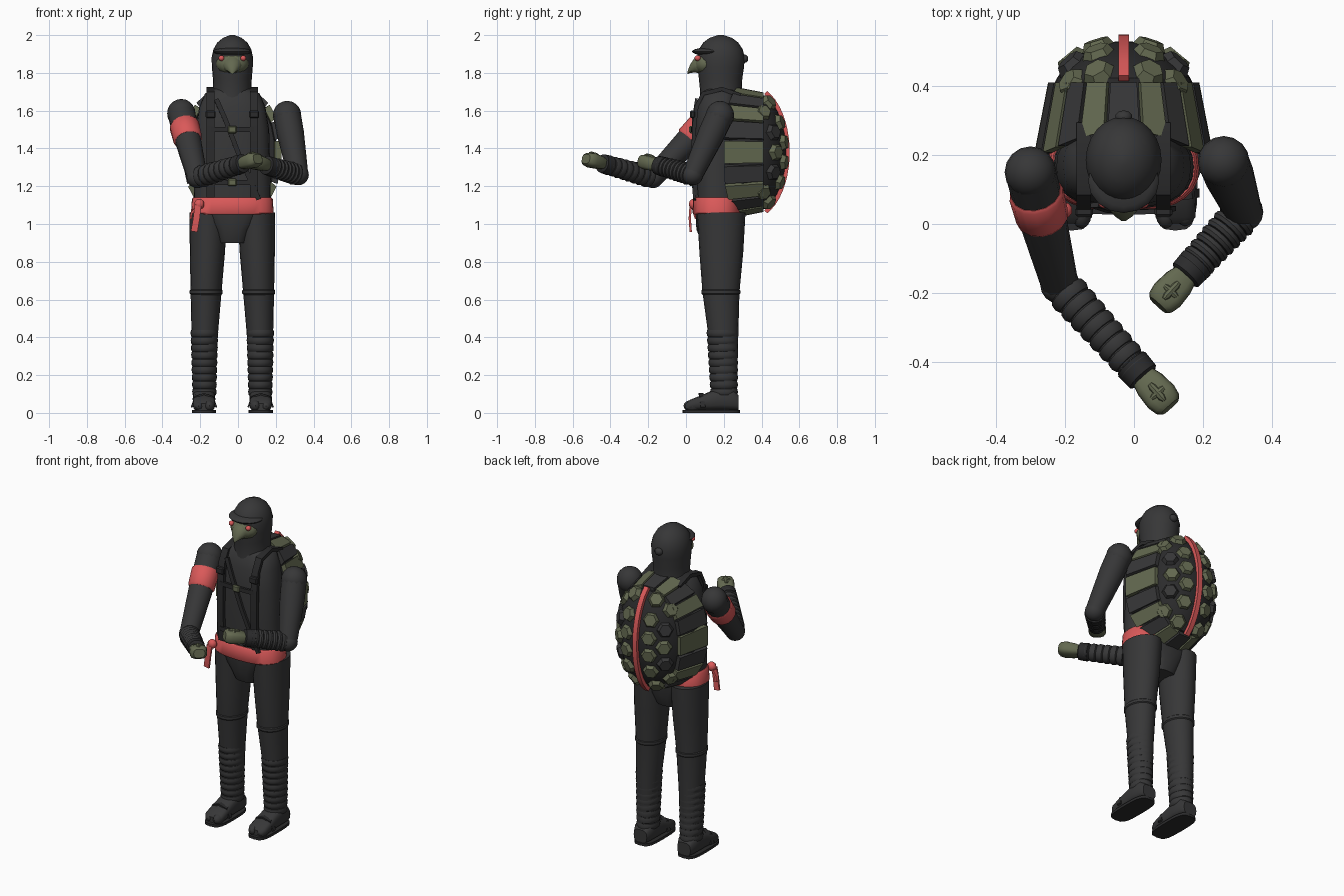
import bpy, bmesh, math
from mathutils import Vector as V, Matrix

if "Cube" in bpy.data.objects:
    bpy.data.objects.remove(bpy.data.objects["Cube"])

CX = -0.03          # body centre line
SZ = 1.38           # shell centre height
X, Y, Z = V((1, 0, 0)), V((0, 1, 0)), V((0, 0, 1))


def material(name, rgb):
    m = bpy.data.materials.new(name)
    m.use_nodes = True
    m.diffuse_color = (*rgb, 1)
    m.node_tree.nodes["Principled BSDF"].inputs["Base Color"].default_value = (*rgb, 1)
    return m


CLOTH = material("charcoal cloth", (0.038, 0.038, 0.039))
BLACK = material("black leather", (0.024, 0.024, 0.025))
GREEN = material("olive green", (0.125, 0.14, 0.08))
RED = material("coral red", (0.7, 0.1, 0.1))


def finish(bm, name, mat, smooth=True):
    bmesh.ops.recalc_face_normals(bm, faces=bm.faces)
    me = bpy.data.meshes.new(name)
    bm.to_mesh(me)
    bm.free()
    ob = bpy.data.objects.new(name, me)
    bpy.context.collection.objects.link(ob)
    me.materials.append(mat)
    if smooth:
        me.shade_smooth()
        me.set_sharp_from_angle(angle=math.radians(40))
    return ob


def oval(a, ru, rv, e=2.0):
    c, s = math.cos(a), math.sin(a)
    return (math.copysign(abs(c) ** (2 / e), c) * ru,
            math.copysign(abs(s) ** (2 / e), s) * rv)


def loft(name, rings, mat, u=X, v=Y, n=20, e=2.0):
    """Skin a stack of (centre, radius u, radius v) rings."""
    bm = bmesh.new()
    rows = []
    for c, ru, rv in rings:
        pts = [oval(math.tau * i / n, ru, rv, e) for i in range(n)]
        rows.append([bm.verts.new(V(c) + u * p + v * q) for p, q in pts])
    for a, b in zip(rows, rows[1:]):
        for i in range(n):
            j = (i + 1) % n
            bm.faces.new((a[i], a[j], b[j], b[i]))
    bm.faces.new(rows[0])
    bm.faces.new(rows[-1])
    return finish(bm, name, mat)


def limb(name, a, b, profile, mat, n=14, flat=1.0, e=2.0):
    """Turned shape along a line; profile holds (position, radius)."""
    a, b = V(a), V(b)
    d = (b - a).normalized()
    u = d.cross(Z).normalized()
    return loft(name, [(a.lerp(b, t), r, r * flat) for t, r in profile], mat, u, d.cross(u), n, e)


def ball(name, c, r, mat, seg=16):
    bm = bmesh.new()
    bmesh.ops.create_uvsphere(bm, u_segments=seg, v_segments=seg // 2 + 2, radius=1,
                              matrix=Matrix.Translation(c) @ Matrix.Diagonal((*r, 1)))
    return finish(bm, name, mat)


def box(name, c, size, mat, bevel=0.006):
    bm = bmesh.new()
    bmesh.ops.create_cube(bm, size=1, matrix=Matrix.Translation(c) @ Matrix.Diagonal((*size, 1)))
    bmesh.ops.bevel(bm, geom=bm.edges[:], offset=bevel, segments=1, affect='EDGES')
    return finish(bm, name, mat, False)


def ribbon(name, pts, width, thick, mat, w=X):
    """Flat band of rectangular section along a path."""
    pts = [V(p) for p in pts]
    bm = bmesh.new()
    rows = []
    for i, p in enumerate(pts):
        t = (pts[min(i + 1, len(pts) - 1)] - pts[max(i - 1, 0)]).normalized()
        side = (w - t * w.dot(t)).normalized()
        nrm = t.cross(side)
        rows.append([bm.verts.new(p + side * width / 2 * s + nrm * thick / 2 * k)
                     for s, k in ((-1, -1), (1, -1), (1, 1), (-1, 1))])
    for a, b in zip(rows, rows[1:]):
        for i in range(4):
            bm.faces.new((a[i], a[i - 1], b[i - 1], b[i]))
    bm.faces.new(rows[0])
    bm.faces.new(rows[-1])
    return finish(bm, name, mat)


def wraps(count, t0, t1, r0, r1, bulge=0.006):
    """Profile of overlapping bandage turns."""
    out = []
    for i in range(count):
        for f, add in ((0.0, -bulge), (0.15, bulge / 2), (0.6, bulge), (0.97, 0)):
            k = (i + f) / count
            out.append((t0 + (t1 - t0) * k, r0 + (r1 - r0) * k + add))
    return out


# Torso, pelvis and belt
loft("torso", [((CX, y, z), rx, ry) for z, y, rx, ry in (
    (1.08, .165, .205, .115), (1.3, .165, .2, .122), (1.5, .165, .195, .118), (1.62, .17, .175, .115),
    (1.69, .18, .145, .1), (1.72, .18, .09, .08))], CLOTH, n=28, e=2.5)
loft("pelvis", [((CX, .175, z), rx, ry) for z, rx, ry in (
    (.9, .075, .09), (.97, .1, .12), (1.06, .19, .125))], CLOTH, e=2.8)
loft("belt", [((CX, .165, z), rx, ry) for z, rx, ry in (
    (1.05, .212, .124), (1.058, .219, .13), (1.132, .214, .127), (1.14, .207, .12))], RED, n=28, e=2.5)
ball("belt_knot", (-.205, .04, 1.105), (.028, .025, .028), RED, 10)
ribbon("belt_tail", [(-.212, .025, 1.1), (-.22, .02, 1.03), (-.232, .025, .96)], .035, .012, RED)
ribbon("belt_tail_short", [(-.21, .04, 1.1), (-.245, .05, 1.06), (-.25, .06, 1.03)], .025, .012, RED, Y)

# Hood and face
loft("hood", [((CX, y, z), rx, ry) for z, y, rx, ry in (
    (1.64, .185, .112, .115), (1.7, .185, .1, .11), (1.77, .183, .103, .115), (1.83, .184, .108, .123),
    (1.88, .185, .11, .126), (1.925, .184, .1, .116), (1.96, .184, .08, .093), (1.985, .184, .05, .06),
    (2.0, .184, .012, .014))], CLOTH, n=24)
ball("hood_brow", (CX, .125, 1.913), (.103, .093, .022), CLOTH)
ball("hood_knot", (CX, .31, 1.875), (.026, .02, .022), CLOTH, 10)
ball("face", (CX, .105, 1.848), (.086, .064, .06), GREEN)
loft("beak", [((CX, y, z), rx, rz) for y, z, rx, rz in (
    (.08, 1.845, .06, .05), (.045, 1.84, .045, .04), (.022, 1.822, .025, .024), (.008, 1.8, .005, .008))],
    GREEN, X, Z, 10)
for s, side in ((1, "left"), (-1, "right")):
    ball(side + "_eye", (CX + s * .058, .062, 1.878), (.016, .017, .015), RED, 10)

# Legs and feet
for s, side in ((1, "left"), (-1, "right")):
    def px(off):
        return CX + s * off
    loft(side + "_leg", [((px(o), y, z), rx, ry) for z, o, y, rx, ry in (
        (.08, .15, .205, .056, .064), (.42, .146, .197, .07, .08), (.64, .139, .185, .082, .098),
        (.85, .132, .187, .093, .116), (1.06, .127, .187, .1, .128))], CLOTH)
    loft(side + "_knee_band", [((px(.139), .185, z), .084 + d, .1 + d) for z, d in (
        (.625, -.004), (.632, .003), (.648, .003), (.655, -.004))], CLOTH)
    loft(side + "_shin_wrap", [((px(.148), .202 - .01 * t, .09 + .35 * t), r, r * 1.14)
                               for t, r in wraps(9, 0, 1, .06, .07, .004)], CLOTH)
    loft(side + "_sole", [((px(.15), .133, z), .064, .152) for z in (0, .016)], BLACK, e=3.5)
    loft(side + "_foot", [((px(.15), y, .014 + h / 2), w, h / 2) for y, w, h in (
        (.002, .045, .035), (.02, .058, .055), (.07, .06, .075), (.13, .058, .1), (.19, .06, .12),
        (.25, .058, .11), (.278, .045, .08))], CLOTH, X, Z, 16, 3)
    ball(side + "_big_toe", (px(.122), .03, .037), (.029, .043, .031), CLOTH, 12)
    ball(side + "_outer_toe", (px(.178), .035, .035), (.029, .042, .028), CLOTH, 12)
    ribbon(side + "_foot_strap", [(px(.085), .09, .03), (px(.105), .085, .085), (px(.15), .08, .1),
                                  (px(.195), .085, .085), (px(.215), .09, .03)], .025, .01, BLACK, Y)

# Arms, wrapped forearms and fists
ARMS = {"right": ((-.3, .15, 1.585), (-.215, -.175, 1.245), (.105, -.53, 1.345)),
        "left": ((.26, .18, 1.575), (.318, .035, 1.26), (.07, -.235, 1.335))}
for side, (sh, el, tip) in ARMS.items():
    ball(side + "_shoulder", sh, (.075, .075, .077), CLOTH)
    limb(side + "_upper_arm", sh, el, ((0, .073), (.3, .072), (.7, .062), (1, .054)), CLOTH)
    ball(side + "_elbow", el, (.057, .057, .055), CLOTH)
    size = (V(tip) - V(el)).length
    wrist, hand = 1 - .14 / size, 1 - .115 / size
    limb(side + "_forearm_wrap", el, tip, wraps(8, .05, wrist, .055, .046), CLOTH)
    limb(side + "_wrist_cuff", el, tip, [(wrist - .035 / size, .044), (wrist - .03 / size, .053),
                                         (hand - .005 / size, .05), (hand, .042)], BLACK)
    limb(side + "_fist", el, tip, [(hand - .01 / size, .036), (hand + .025 / size, .046),
                                   (1 - .04 / size, .05), (1 - .012 / size, .044), (1, .032)],
         GREEN, 16, .78, 3)
    # thumb folded across the top of the fist
    d = (V(tip) - V(el)).normalized()
    w = d.cross(Z).normalized()
    top = V(tip) - d * .055 + Z * .035
    limb(side + "_thumb", top - d * .035, top + d * .03, ((0, .008), (.2, .012), (.8, .012), (1, .006)), GREEN, 8)
    limb(side + "_thumb_tip", top - w * .025, top + w * .025, ((0, .006), (.2, .01), (.8, .01), (1, .006)), GREEN, 8)
limb("arm_band", *ARMS["right"][:2], ((.18, .074), (.2, .08), (.4, .077), (.42, .07)), RED)

# Harness
for s, side in ((1, "left"), (-1, "right")):
    path = ((.055, 1.14), (.04, 1.3), (.042, 1.5), (.055, 1.62), (.09, 1.69), (.19, 1.715), (.29, 1.68))
    ribbon(side + "_shoulder_strap", [(CX + s * .115, y, z) for y, z in path], .042, .022, BLACK)
    box(side + "_strap_clip", (CX + s * .115, .035, 1.58), (.052, .026, .04), BLACK)
for z, where in ((1.5, "upper"), (1.22, "lower")):
    ribbon(where + "_chest_strap", [(CX + k * .115, .038 - .004 * (1 - k * k), z)
                                    for k in (-1, -.5, 0, .5, 1)], .026, .014, BLACK, Z)
    box(where + "_buckle", (CX, .027, z), (.045, .02, .04), GREEN)
ribbon("diagonal_strap", [(-.115, .055, 1.66), (-.07, .04, 1.56), (0, .036, 1.38), (.07, .038, 1.22),
                          (.11, .045, 1.13)], .025, .014, BLACK)


# Shell: dark core, rim plates, domed hexagons and spine stripe
def dome(dx, dz, lift=0.0):
    k = math.sqrt(max(.02, 1 - (dx / .22) ** 2 - (dz / .34) ** 2))
    nrm = V((dx / .22 ** 2, k / .19, dz / .34 ** 2)).normalized()
    return V((CX + dx, .34 + .19 * k, SZ + dz)) + nrm * lift, nrm


def rim(a, back, lift=0.0):
    p, q = oval(a, (.207 if back else .248) + lift, (.305 if back else .333) + lift, 2.3)
    return V((CX + p, .41 if back else .2 + .07 * abs(math.sin(a)) ** 3, SZ + q))


core = [((CX, y, SZ), rx, rz) for y, rx, rz in ((.23, .225, .31), (.3, .235, .32), (.4, .205, .3))]
core += [((CX, .34 + .19 * math.sin(t), SZ), .215 * math.cos(t), .335 * math.cos(t))
         for t in (.45, .65, .85, 1.05, 1.25, 1.42, 1.55)]
loft("shell_core", core, BLACK, X, Z, 32, 2.15)

PLATES = 20
for i in range(PLATES):
    a, h = math.pi / 2 + math.tau * i / PLATES, math.pi / PLATES
    bm = bmesh.new()
    lo = [rim(a + k * h * .96, b, -.02) for k, b in ((-1, 0), (1, 0), (1, 1), (-1, 1))]
    hi = [rim(a + k * h * .86, b, .014) for k, b in ((-1, 0), (1, 0), (1, 1), (-1, 1))]
    lo, hi = [[bm.verts.new(p) for p in r] for r in (lo, hi)]
    bm.faces.new(lo)
    bm.faces.new(hi)
    for j in range(4):
        bm.faces.new((lo[j - 1], lo[j], hi[j], hi[j - 1]))
    finish(bm, f"shell_rim_plate_{i + 1}", GREEN if i % 2 else CLOTH, False)

for s, side in ((1, "left"), (-1, "right")):
    for col, (dx, count) in enumerate(((.075, 6), (.152, 5))):
        for i in range(count):
            p, nrm = dome(s * dx, (i - (count - 1) / 2) * .106)
            up = (Z - nrm * nrm.z).normalized()
            across = up.cross(nrm)
            frame = Matrix((up, across, nrm)).transposed()
            if frame.determinant() < 0:
                frame = Matrix((up, -across, nrm)).transposed()
            bm = bmesh.new()
            bmesh.ops.create_cone(bm, cap_ends=True, segments=6, radius1=.054, radius2=.036, depth=.036,
                                  matrix=Matrix.Translation(p) @ frame.to_4x4())
            green = col == 0 or i % 2 == 0
            finish(bm, f"{side}_shell_hexagon_{col + 1}_{i + 1}", GREEN if green else CLOTH, False)

ribbon("spine_stripe", [dome(0, -.31 + .62 * i / 16, .008)[0] for i in range(17)], .03, .022, RED)
